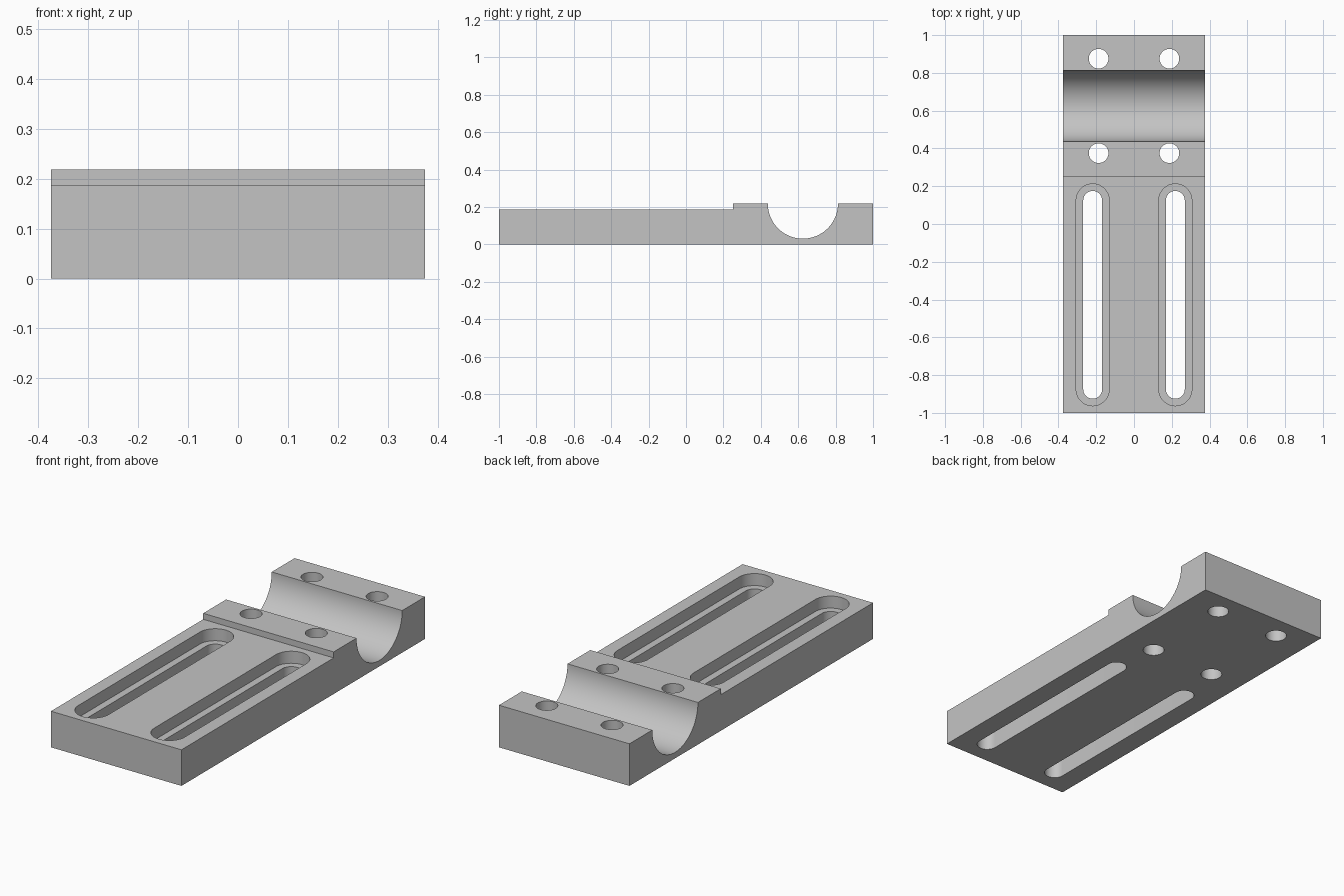
import bpy
import bmesh
from math import pi, sin, cos, radians

cube = bpy.data.objects.get("Cube")
if cube:
    bpy.data.objects.remove(cube, do_unlink=True)

# Overall dimensions
HALF_W = 0.375
BASE_H = 0.1875
TOP_H = 0.21875
STEP_Y = 0.25
GROOVE_Y, GROOVE_R = 0.625, 0.1875
POCKET_Z = 0.125
OVER = 0.1

grey = bpy.data.materials.new("plain grey")
grey.use_nodes = True
colour = (0.55, 0.55, 0.55, 1)
grey.diffuse_color = colour
grey.node_tree.nodes["Principled BSDF"].inputs["Base Color"].default_value = colour


def prism(name, points, offset):
    """Extrude a closed outline of 3D points along an offset."""
    bm = bmesh.new()
    face = bm.faces.new([bm.verts.new(p) for p in points])
    ext = bmesh.ops.extrude_face_region(bm, geom=[face])
    moved = [v for v in ext["geom"] if isinstance(v, bmesh.types.BMVert)]
    bmesh.ops.translate(bm, verts=moved, vec=offset)
    bmesh.ops.recalc_face_normals(bm, faces=bm.faces)
    mesh = bpy.data.meshes.new(name)
    bm.to_mesh(mesh)
    bm.free()
    mesh.materials.append(grey)
    obj = bpy.data.objects.new(name, mesh)
    bpy.context.collection.objects.link(obj)
    return obj


def arc(cx, cy, r, start, end, n):
    """Points along a circular arc, both ends included."""
    angles = [start + (end - start) * i / n for i in range(n + 1)]
    return [(cx + r * cos(a), cy + r * sin(a)) for a in angles]


def slot_cutter(name, x, y0, y1, r, z0):
    """Round-ended upright cutter; equal ends give a plain round hole."""
    outline = arc(x, y1, r, 0, pi, 24) + arc(x, y0, r, pi, 2 * pi, 24)
    if y0 == y1:
        outline = arc(x, y0, r, 0, 2 * pi, 48)[:-1]
    obj = prism(name, [(px, py, z0) for px, py in outline],
                (0, 0, TOP_H + OVER - z0))
    obj.hide_render = True
    return obj


# Stepped side profile with the half-round saddle
profile = [(-1, 0), (1, 0), (1, TOP_H)]
profile += arc(GROOVE_Y, TOP_H, GROOVE_R, 0, -pi, 64)
profile += [(STEP_Y, TOP_H), (STEP_Y, BASE_H), (-1, BASE_H)]
plate = prism("mounting_plate", [(-HALF_W, y, z) for y, z in profile],
              (2 * HALF_W, 0, 0))

# Counterbored slots and bolt holes, on both sides
cutters = []
for label, side in (("left", 1), ("right", -1)):
    x = side * 0.21875
    cutters.append(slot_cutter(label + "_slot_pocket", x, -0.875, 0.125, 0.0875, POCKET_Z))
    cutters.append(slot_cutter(label + "_through_slot", x, -0.875, 0.125, 0.05, -OVER))
    for place, y in (("front", 0.375), ("back", 0.875)):
        cutters.append(slot_cutter(f"{label}_{place}_bolt_hole", side * 0.1875, y, y, 0.052, -OVER))

bpy.ops.object.select_all(action='DESELECT')
plate.select_set(True)
bpy.context.view_layer.objects.active = plate
for cutter in cutters:
    mod = plate.modifiers.new(cutter.name, 'BOOLEAN')
    mod.operation = 'DIFFERENCE'
    mod.solver = 'EXACT'
    mod.object = cutter
    bpy.ops.object.modifier_apply(modifier=mod.name)
    bpy.data.objects.remove(cutter, do_unlink=True)

bpy.ops.object.shade_smooth_by_angle(angle=radians(30))
